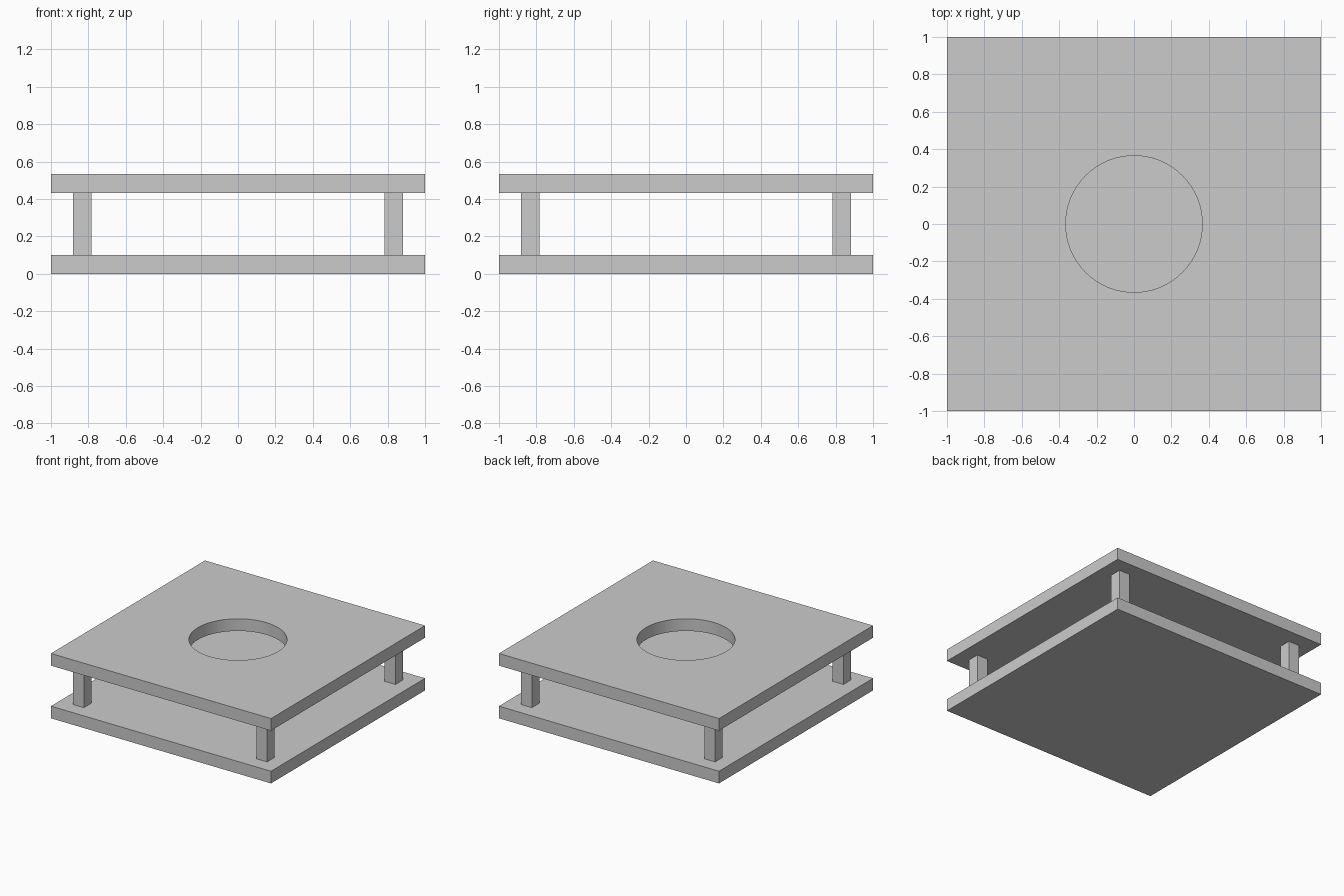
import bpy

if "Cube" in bpy.data.objects:
    bpy.data.objects.remove(bpy.data.objects["Cube"])

PLATE = 0.10      # plate thickness
GAP = 0.333       # clear height between plates
HOLE_R = 0.365


def box(name, size, centre):
    bpy.ops.mesh.primitive_cube_add(size=1, location=centre)
    ob = bpy.context.object
    ob.name = name
    ob.scale = size
    bpy.ops.object.transform_apply(location=False, rotation=False, scale=True)
    return ob


# Solid bottom plate and top plate
top_z = PLATE + GAP + PLATE / 2
box("bottom_plate", (2, 2, PLATE), (0, 0, PLATE / 2))
top = box("top_plate", (2, 2, PLATE), (0, 0, top_z))

# Round opening through the top plate
bpy.ops.mesh.primitive_cylinder_add(vertices=96, radius=HOLE_R, depth=PLATE * 3,
                                    location=(0, 0, top_z))
cutter = bpy.context.object
cutter.name = "hole_cutter"
mod = top.modifiers.new("hole", 'BOOLEAN')
mod.operation = 'DIFFERENCE'
mod.solver = 'EXACT'
mod.object = cutter
bpy.context.view_layer.objects.active = top
bpy.ops.object.modifier_apply(modifier=mod.name)
bpy.data.objects.remove(cutter, do_unlink=True)

# Smooth hole wall, sharp plate edges
bpy.ops.object.select_all(action='DESELECT')
top.select_set(True)
bpy.context.view_layer.objects.active = top
bpy.ops.object.shade_smooth_by_angle()

# Four square corner posts
for side_y, y in (("front", -0.833), ("back", 0.833)):
    for side_x, x in (("left", -0.833), ("right", 0.833)):
        box(f"{side_y}_{side_x}_post", (0.098, 0.098, GAP), (x, y, PLATE + GAP / 2))
